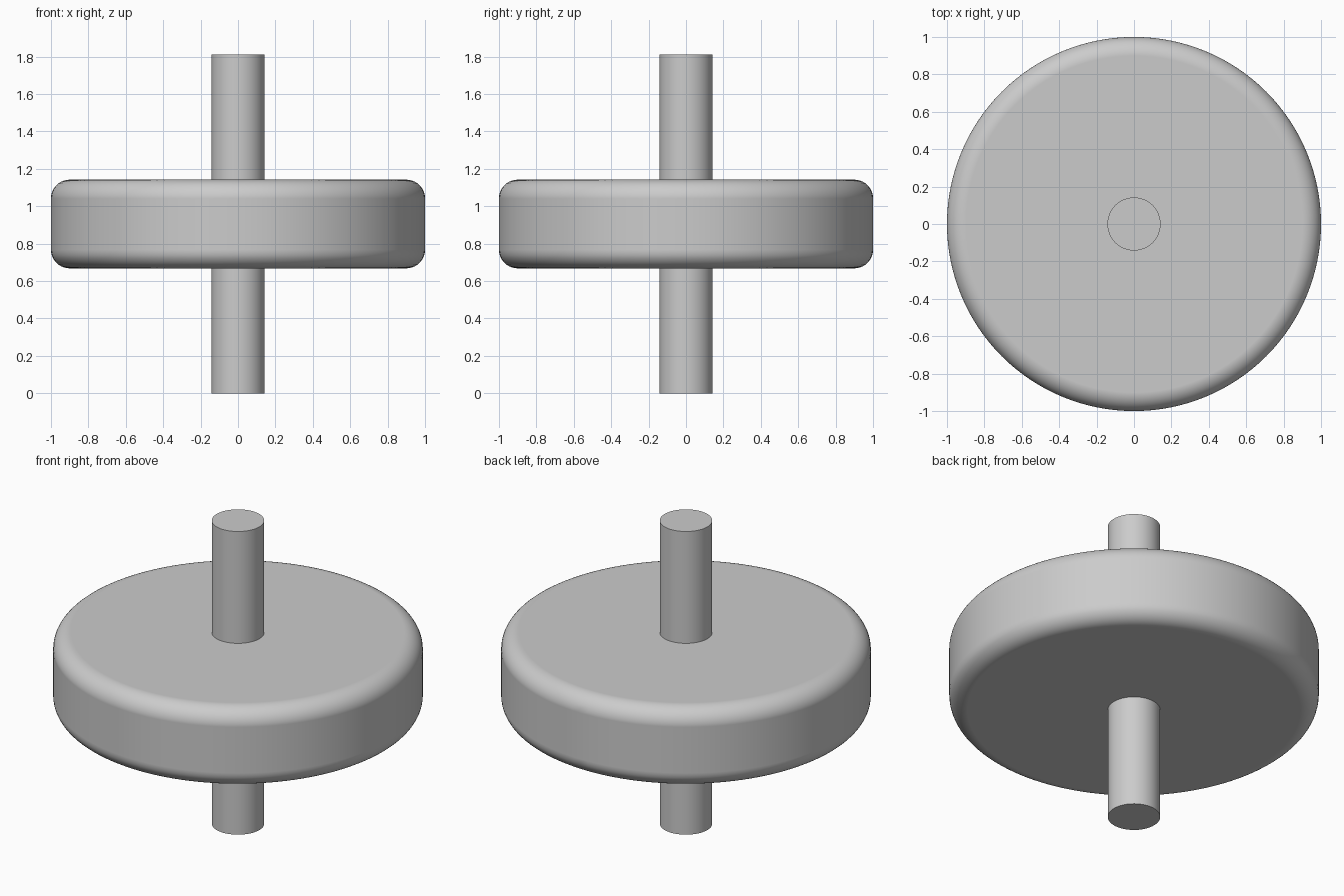
import bpy
import math

cube = bpy.data.objects.get("Cube")
if cube:
    bpy.data.objects.remove(cube, do_unlink=True)

HEIGHT = 1.81
MID = HEIGHT / 2

# Plain grey material
grey = bpy.data.materials.new("light_grey")
grey.use_nodes = True
colour = (0.6, 0.6, 0.6, 1)
grey.diffuse_color = colour
grey.node_tree.nodes["Principled BSDF"].inputs["Base Color"].default_value = colour


def cylinder(name, radius, depth, sides):
    bpy.ops.mesh.primitive_cylinder_add(
        vertices=sides, radius=radius, depth=depth, location=(0, 0, MID))
    obj = bpy.context.object
    obj.name = name
    obj.data.materials.append(grey)
    return obj


# Shaft through the middle, with crisp ends
shaft = cylinder("shaft", 0.142, HEIGHT, 64)
bpy.ops.object.shade_smooth_by_angle(angle=math.radians(30))

# Wide disc with rounded rims
disc = cylinder("disc", 1.0, 0.474, 128)
bpy.ops.object.shade_smooth()
rim = disc.modifiers.new("rounded_rims", 'BEVEL')
rim.width = 0.1
rim.segments = 10
rim.limit_method = 'ANGLE'
rim.angle_limit = math.radians(45)
rim.harden_normals = True
